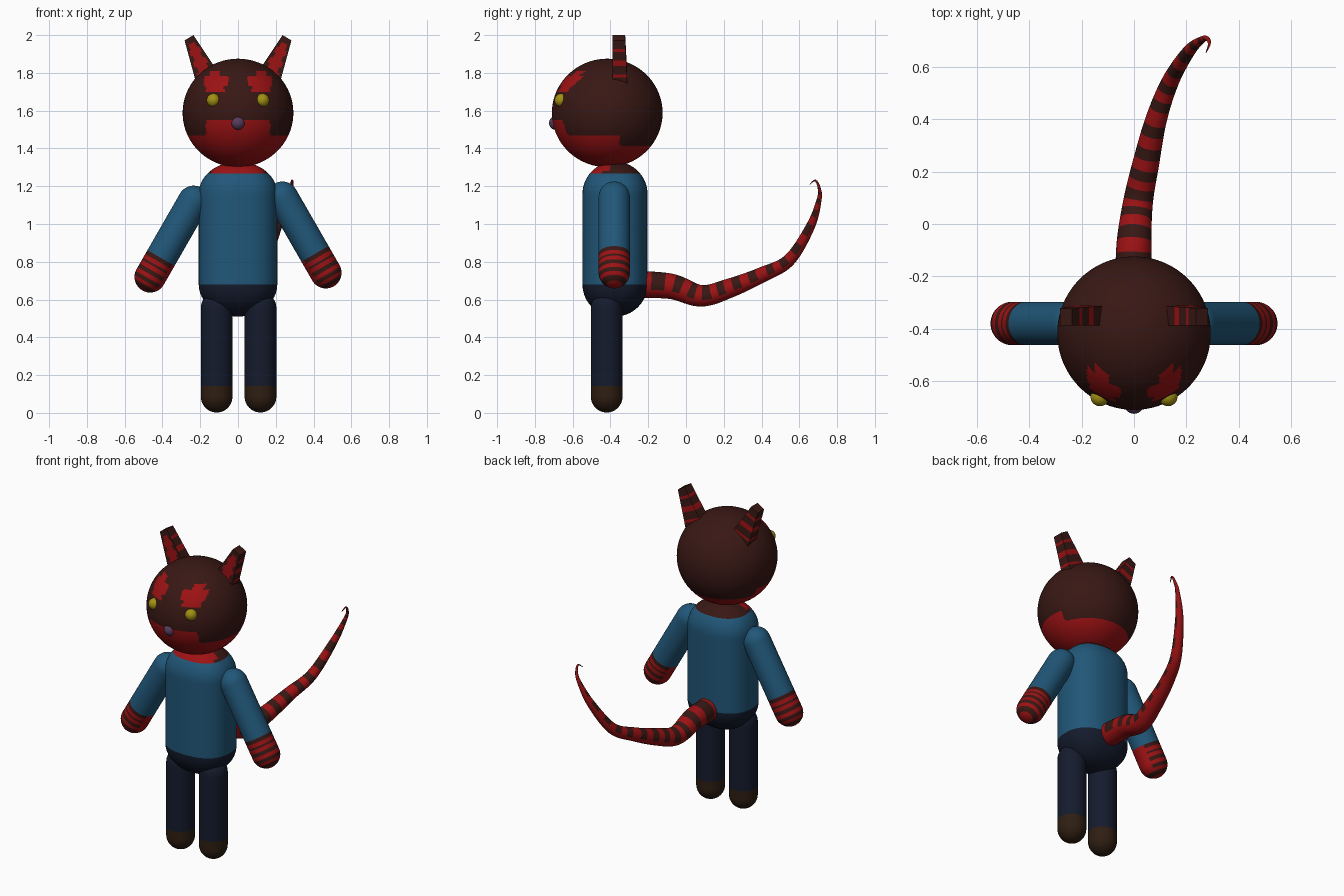
import bpy, bmesh
from math import sin, cos, pi
from mathutils import Vector

if "Cube" in bpy.data.objects:
    bpy.data.objects.remove(bpy.data.objects["Cube"])

PALETTE = {
    "brown": (.04, .009, .007), "red": (.34, .006, .007), "blue": (.015, .095, .19),
    "navy": (.007, .011, .026), "shoe": (.028, .013, .006), "yellow": (.36, .28, .006),
    "purple": (.10, .045, .11)}
MATS = {}
for key, rgb in PALETTE.items():
    MATS[key] = bpy.data.materials.new(key)
    MATS[key].diffuse_color = (*rgb, 1)
KEYS = list(PALETTE)


def finish(name, bm):
    bmesh.ops.recalc_face_normals(bm, faces=bm.faces[:])
    me = bpy.data.meshes.new(name)
    bm.to_mesh(me)
    bm.free()
    for k in KEYS:
        me.materials.append(MATS[k])
    ob = bpy.data.objects.new(name, me)
    bpy.context.collection.objects.link(ob)
    return ob


def loft(name, rings, paint):
    """Skin closed rings; paint(centre, ring fraction, angle) names the colour."""
    bm = bmesh.new()
    vs = [[bm.verts.new(p) for p in ring] for ring in rings]
    n, m = len(vs[0]), len(vs) - 1
    for i in range(m):
        for j in range(n):
            k = (j + 1) % n
            f = bm.faces.new((vs[i][j], vs[i][k], vs[i + 1][k], vs[i + 1][j]))
            c = f.calc_center_median()
            f.material_index = KEYS.index(paint(c, (i + .5) / m, 2 * pi * (j + .5) / n))
            f.smooth = True
    for i, ring in ((0, vs[0]), (m, vs[-1])):
        f = bm.faces.new(ring)
        f.material_index = KEYS.index(paint(f.calc_center_median(), i / m, pi / 2))
    return finish(name, bm)


def capsule(name, a, b, rx, ry, cap, paint, mid=40, seg=40, power=2, lat=12):
    """Round-ended tube from a to b (b == a gives an ellipsoid)."""
    a, b = Vector(a), Vector(b)
    axis = (b - a).normalized() if (b - a).length else Vector((0, 0, 1))
    side = Vector((0, 1, 0)).cross(axis).normalized()
    fwd = axis.cross(side)
    lats = [pi / 2 * i / lat for i in range(lat + 1)]
    spine = [(a - axis * cap * cos(t), max(sin(t), .004)) for t in lats]
    spine += [(a.lerp(b, i / mid), 1) for i in range(1, mid)]
    spine += [(b + axis * cap * sin(t), max(cos(t), .004)) for t in lats[(0 if mid else 1):]]
    sgn = lambda v: (1 if v >= 0 else -1) * abs(v) ** (2 / power)
    rings = [[c + side * rx * k * sgn(cos(t)) + fwd * ry * k * sgn(sin(t))
              for t in (2 * pi * j / seg for j in range(seg))] for c, k in spine]
    return loft(name, rings, paint)


def ball(name, c, rx, rz, paint, seg=32, lat=12):
    return capsule(name, c, c, rx, rx, rz, paint, 0, seg, 2, lat)


# Head with muzzle and brow markings
def head_paint(c, t, a):
    x, y, z = abs(c.x), c.y, c.z
    if z < (1.47 if y < -.35 else 1.41):
        return "red"
    if y < -.5:
        if x < .17 and z < 1.548:
            return "red"
        if (.095 < x < .148 and 1.70 < z < 1.81 or .053 < x < .18 and 1.735 < z < 1.785
                or .074 < x < .17 and 1.70 < z < 1.74):
            return "red"
    return "brown"


ball("head", (0, -.417, 1.588), .293, .287, head_paint, 144, 48)


# Torso: collar, shirt and trouser seat
def torso_paint(c, t, a):
    if c.z < .68:
        return "navy"
    if c.z < 1.262:
        return "blue"
    return "red" if c.y < -.40 and abs(c.x) < .14 else "brown"


capsule("torso", (0, -.376, .68), (0, -.376, 1.16), .208, .172, .17, torso_paint, 24, 64, 2.4, 16)

# Eyes and nose
for s in (-1, 1):
    ball("eye", (s * .13, -.66, 1.655), .036, .036, lambda *_: "yellow")
ball("nose", (0, -.688, 1.535), .037, .037, lambda *_: "purple")

# Legs with shoes
for x in (-.113, .119):
    capsule("leg", (x, -.42, .087), (x, -.42, .555), .084, .084, .085,
            lambda c, t, a: "shoe" if c.z < .141 else "navy", 34)

# Arms with sleeves and striped paws
for s, dz in ((-1, 0), (1, .022)):
    hand, shoulder = Vector((s * .465, -.38, .72 + dz)), Vector((s * .235, -.38, 1.12 + dz))
    axis = (shoulder - hand).normalized()

    def arm_paint(c, t, a):
        d = (c - hand).dot(axis)
        if d > .112:
            return "blue"
        outward = (c - hand - axis * d).x * s
        return "brown" if outward > -.055 and (d + .2) / .042 % 1 < .5 else "red"

    capsule("arm", hand, shoulder, .083, .083, .083, arm_paint)


# Ears: tapered slabs with red inside and striped back
def ear(s):
    bm = bmesh.new()
    bmesh.ops.create_cube(bm, size=1)
    bmesh.ops.subdivide_edges(bm, edges=bm.edges[:], cuts=15, use_grid_fill=True)
    for f in bm.faces:
        u, w, v = f.calc_center_median()
        if w < -.499:
            jag = .28 if int((v + .5) * 16) % 4 < 2 else .40
            red = abs(u) < jag and v < .36
        else:
            red = v < .45 and (v + .5) / .27 % 1 > .7
        f.material_index = KEYS.index("red" if red else "brown")
    bi, bo = Vector((.09, 1.78)), Vector((.217, 1.73))
    ti, to = Vector((.236, 2.0)), Vector((.283, 1.972))
    for vert in bm.verts:
        u, w, v = vert.co + Vector((.5, .5, .5))
        p = bi.lerp(bo, u).lerp(ti.lerp(to, u), v)
        vert.co = (s * p.x, -.388 + w * (.078 - .012 * v), p.y)
    finish("ear", bm)


ear(-1)
ear(1)

# Tail: tapered sweep, banded above and red beneath (x, y, z, radius)
PATH = [Vector(p) for p in (
    (0, -.27, .68, .072), (0, -.08, .67, .067), (.015, .08, .62, .057), (.045, .23, .66, .051),
    (.085, .40, .73, .041), (.14, .547, .81, .033), (.21, .66, .99, .024), (.262, .705, 1.13, .013),
    (.283, .705, 1.19, .008), (.287, .685, 1.23, .005), (.275, .655, 1.21, .0015))]
pts = []
for i in range(len(PATH) - 1):
    p0, p1, p2 = PATH[max(i - 1, 0)], PATH[i], PATH[i + 1]
    p3 = PATH[min(i + 2, len(PATH) - 1)]
    for k in range(12):
        t = k / 12
        pts.append(.5 * (2 * p1 + (p2 - p0) * t + (2 * p0 - 5 * p1 + 4 * p2 - p3) * t * t
                         + (3 * p1 - p0 - 3 * p2 + p3) * t ** 3))
pts.append(PATH[-1])
rings = []
for i, p in enumerate(pts):
    tan = (pts[min(i + 1, len(pts) - 1)] - pts[max(i - 1, 0)]).to_3d().normalized()
    side = (Vector((1, 0, 0)) - tan * tan.x).normalized()
    up = side.cross(tan)
    rings.append([p.to_3d() + p.w * (side * cos(2 * pi * j / 32) + up * sin(2 * pi * j / 32))
                  for j in range(32)])
loft("tail", rings, lambda c, t, a: "brown" if sin(a) > -.35 and t * 19 % 1 < .52 else "red")

for m in bpy.data.materials:
    if m.users and not m.is_grease_pencil:
        m.use_nodes = True
        m.node_tree.nodes["Principled BSDF"].inputs["Base Color"].default_value = m.diffuse_color
